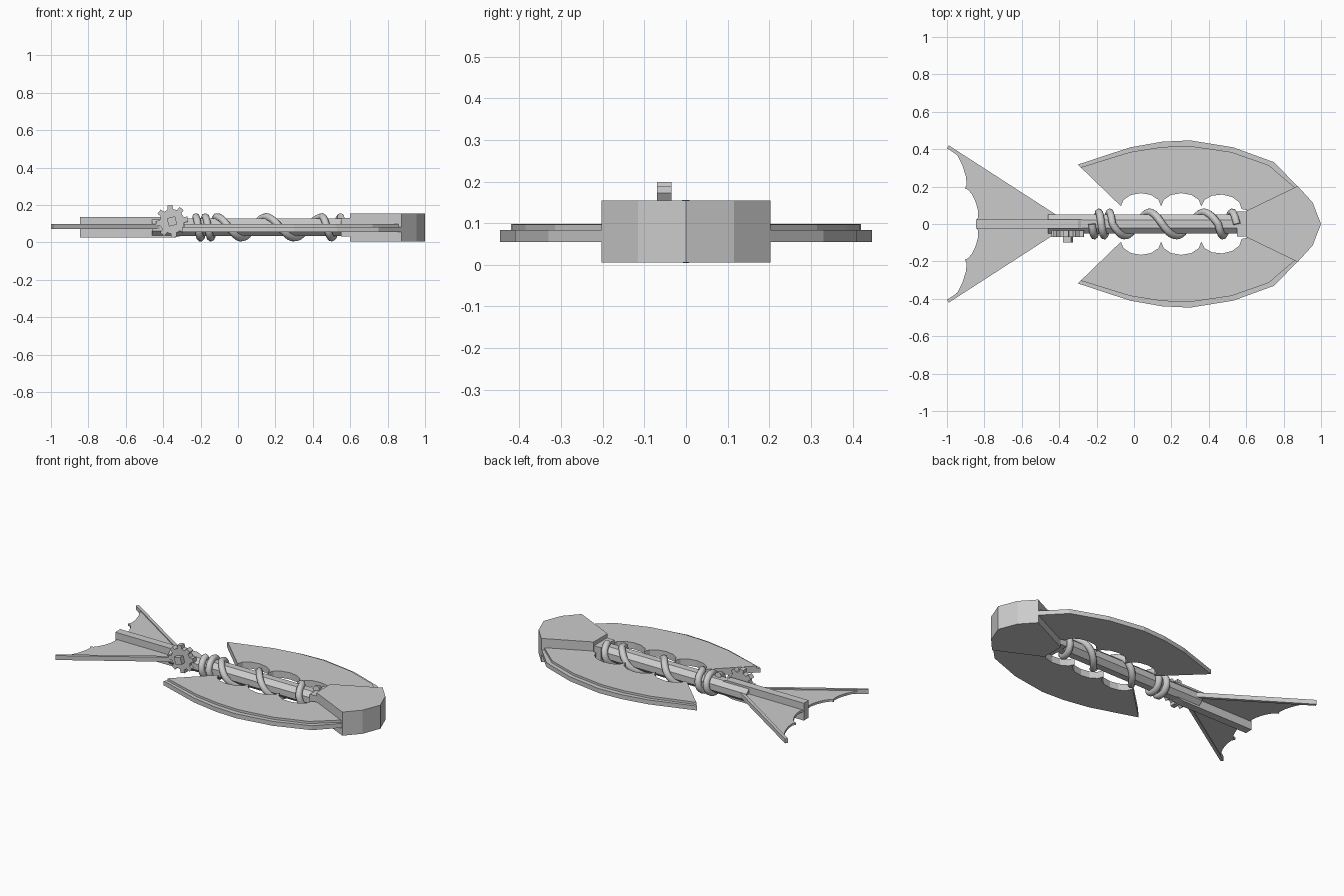
import bpy, bmesh, math

if "Cube" in bpy.data.objects:
    bpy.data.objects.remove(bpy.data.objects["Cube"])

MID = 0.08  # height of the long axis


def make(name, verts, faces, mirror=False, smooth=False):
    bm = bmesh.new()
    vs = [bm.verts.new(v) for v in verts]
    for f in faces:
        bm.faces.new([vs[i] for i in f])
    bmesh.ops.recalc_face_normals(bm, faces=bm.faces)
    me = bpy.data.meshes.new(name)
    bm.to_mesh(me)
    bm.free()
    if smooth:
        for p in me.polygons:
            p.use_smooth = True
    ob = bpy.data.objects.new(name, me)
    bpy.context.collection.objects.link(ob)
    if mirror:
        m = ob.modifiers.new("mirror", 'MIRROR')
        m.use_axis = (False, True, False)
        m.use_mirror_merge = False
    return ob


def prism(name, outline, lo, hi, axis='z', mirror=False):
    """Extrude a 2D outline from lo to hi along an axis."""
    place = {'x': lambda a, b, t: (t, a, b),
             'y': lambda a, b, t: (a, t, b),
             'z': lambda a, b, t: (a, b, t)}[axis]
    n = len(outline)
    verts = [place(a, b, t) for t in (lo, hi) for a, b in outline]
    faces = [list(range(n)), list(range(n, 2 * n))]
    faces += [(i, (i + 1) % n, n + (i + 1) % n, n + i) for i in range(n)]
    return make(name, verts, faces, mirror)


def bow(p, q, depth, steps=6):
    """Points of a bowed edge from p to q, bulging to the left, without q."""
    dx, dy = q[0] - p[0], q[1] - p[1]
    l = math.hypot(dx, dy)
    pts = []
    for i in range(steps):
        t = i / steps
        u = (1 - math.cos(math.pi * t)) / 2
        b = depth * math.sin(math.pi * t)
        pts.append((p[0] + dx * u - dy / l * b, p[1] + dy * u + dx / l * b))
    return pts


# head block
half = [(0.60, 0.07), (0.875, 0.203), (0.955, 0.115)]
prism("head", half + [(1.0, 0.0)] + [(x, -y) for x, y in reversed(half)], 0.005, 0.155)

# collar behind the head
prism("collar", [(0.55, -0.066), (0.605, -0.066), (0.605, 0.066), (0.55, 0.066)], 0.03, 0.13)

# scalloped side blades: thick lower layer and inset upper layer
inner = []
cusps = [(-0.07, 0.095), (0.145, 0.095), (0.36, 0.095), (0.575, 0.08)]
for a, b in zip(cusps, cusps[1:]):
    inner += bow(a, b, 0.07)
inner += [(0.575, 0.08), (0.62, 0.07)]
outer = [(0.875, 0.2), (0.75, 0.33), (0.53, 0.41), (0.30, 0.447),
         (0.15, 0.44), (-0.02, 0.41), (-0.30, 0.318)]
rim = [(0.865, 0.19), (0.72, 0.315), (0.52, 0.385), (0.30, 0.417),
       (0.15, 0.412), (-0.02, 0.385), (-0.285, 0.303)]
prism("side_blades", inner + outer, 0.055, 0.083, mirror=True)
prism("side_blade_tops", inner + rim, 0.083, 0.097, mirror=True)

# octagonal shaft
octagon = [(0.055 * math.cos(math.radians(22.5 + 45 * i)),
            MID + 0.05 * math.sin(math.radians(22.5 + 45 * i))) for i in range(8)]
prism("shaft", octagon, -0.46, 0.60, 'x')

# rear bar with tapered front end
prism("tail_bar", [(-0.845, 0.025), (-0.34, 0.025), (-0.26, 0.045), (-0.26, 0.115),
                   (-0.30, 0.135), (-0.845, 0.135)], -0.025, 0.025, 'y')

# tail fins with ribs along the leading edge
tip, cusp, root = (-0.995, 0.41), (-0.905, 0.19), (-0.843, 0.02)
fin = bow(tip, cusp, 0.035) + bow(cusp, root, 0.03) + [root, (-0.43, 0.02), (-0.43, 0.05)]
prism("tail_fins", fin, 0.077, 0.091, mirror=True)
prism("fin_ribs", [(-1.0, 0.405), (-0.43, 0.035), (-0.42, 0.052), (-0.99, 0.42)],
      0.07, 0.098, mirror=True)

# gear wheel with eight teeth and square hub
cx, cz = -0.353, 0.112
gear = []
for i in range(8):
    for off, r in ((-13, 0.066), (-9, 0.087), (9, 0.087), (13, 0.066)):
        a = math.radians(45 * i + 8 + off)
        gear.append((cx + r * math.cos(a), cz + r * math.sin(a)))
prism("gear", gear, -0.07, -0.035, 'y')
hub = [(cx + 0.032 * math.cos(math.radians(60 + 90 * i)),
        cz + 0.032 * math.sin(math.radians(60 + 90 * i))) for i in range(4)]
prism("gear_hub", hub, -0.10, -0.06, 'y')

# cord wound around the shaft, with uneven pitch
turns = [-0.225, -0.175, -0.115, 0.15, 0.45, 0.55]
steps = 24
path = []
for k in range(len(turns) - 1):
    for s in range(steps + (k == len(turns) - 2)):
        t = s / steps
        a = 2 * math.pi * t
        path.append((turns[k] + (turns[k + 1] - turns[k]) * t,
                     -0.063 * math.sin(a), MID + 0.056 * math.cos(a)))
cu = bpy.data.curves.new("cord", 'CURVE')
cu.dimensions = '3D'
cu.bevel_depth = 0.02
cu.bevel_resolution = 2
cu.use_fill_caps = True
sp = cu.splines.new('POLY')
sp.points.add(len(path) - 1)
for p, c in zip(sp.points, path):
    p.co = (*c, 1)
sp.use_smooth = True
bpy.context.collection.objects.link(bpy.data.objects.new("cord", cu))
